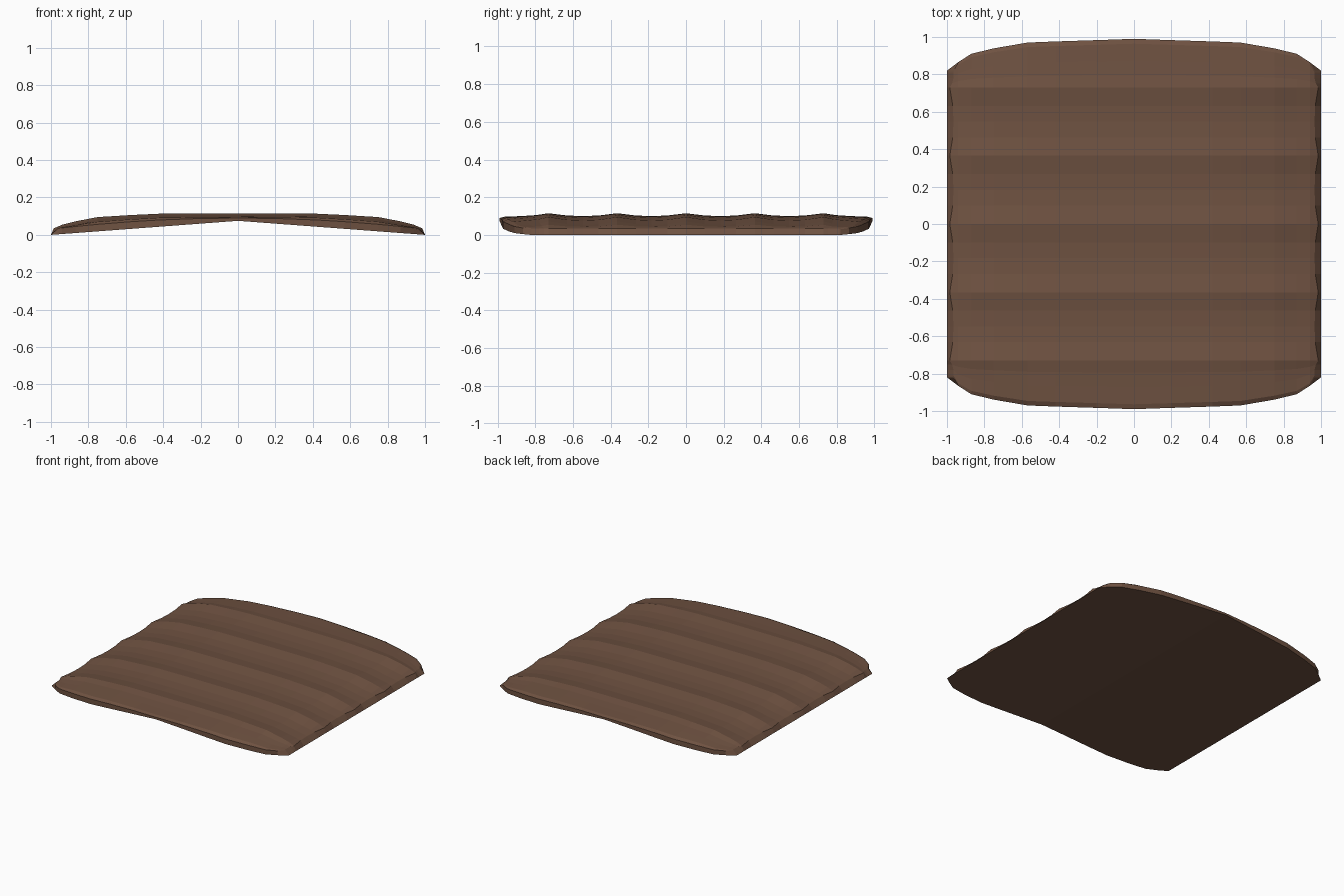
import bpy
import bmesh

cube = bpy.data.objects.get("Cube")
if cube:
    bpy.data.objects.remove(cube, do_unlink=True)

# Dark brown wood
wood = bpy.data.materials.new("dark brown wood")
wood.use_nodes = True
colour = (0.158, 0.084, 0.053, 1.0)
wood.diffuse_color = colour
bsdf = next(n for n in wood.node_tree.nodes if n.type == 'BSDF_PRINCIPLED')
bsdf.inputs["Base Color"].default_value = colour
bsdf.inputs["Roughness"].default_value = 0.9

# Half cross-section: x, ridge height, groove depth, end of board in y
HALF = [
    (0.00, 0.115, 0.015, 0.990),
    (0.20, 0.115, 0.015, 0.983),
    (0.42, 0.113, 0.015, 0.976),
    (0.57, 0.106, 0.016, 0.970),
    (0.75, 0.095, 0.018, 0.939),
    (0.87, 0.072, 0.018, 0.910),
    (0.94, 0.054, 0.011, 0.865),
    (1.00, 0.035, 0.000, 0.820),
]
COLUMNS = [(-x, t, d, e) for x, t, d, e in HALF[:0:-1]] + HALF
PITCH = 0.365            # spacing of the ridges
LAST_RIDGE = 2 * PITCH
CROWN = 0.075            # height of the underside at the middle

# Rows along y: (kind, position, groove fraction)
GROOVE = [(0.0, 0.0), (0.27, 0.8), (0.5, 1.0), (0.73, 0.8)]
rows = [("groove", (k + t) * PITCH, s) for k in range(-2, 2) for t, s in GROOVE]
END = [(0.0, 0.0), (0.25, 0.65), (0.55, 1.0), (0.9, 1.0), (1.0, 1.0)]
rows = ([("front", f, s) for f, s in reversed(END[1:])] + rows
        + [("back", f, s) for f, s in END])


def surface_point(column, row):
    """Top point and the matching underside point."""
    x, ridge, depth, end = column
    kind, pos, groove = row
    z = ridge - depth * groove
    y = pos
    if kind != "groove":
        rim = 0.03 + 0.06 * (1 - x * x)
        sign = 1 if kind == "back" else -1
        y = sign * (LAST_RIDGE + pos * (end - LAST_RIDGE))
        if pos == 1.0:
            z = rim
        elif pos > 0.8:
            z += (rim - z) * 0.35
    top_x = x
    if abs(x) == 1.0:
        top_x = x * (0.985 - 0.02 * groove)
    return (top_x, y, z), (x, y, CROWN * (1 - abs(x)))


# Scalloped board: top sheet, underside and rim
bm = bmesh.new()
top, bottom = [], []
for column in COLUMNS:
    pairs = [surface_point(column, row) for row in rows]
    top.append([bm.verts.new(p) for p, _ in pairs])
    bottom.append([bm.verts.new(q) for _, q in pairs])

nx, ny = len(COLUMNS), len(rows)
for grid in (top, bottom):
    for i in range(nx - 1):
        for j in range(ny - 1):
            bm.faces.new((grid[i][j], grid[i + 1][j],
                          grid[i + 1][j + 1], grid[i][j + 1]))
for j in (0, ny - 1):
    for i in range(nx - 1):
        bm.faces.new((top[i][j], top[i + 1][j], bottom[i + 1][j], bottom[i][j]))
for i in (0, nx - 1):
    for j in range(ny - 1):
        bm.faces.new((top[i][j], top[i][j + 1], bottom[i][j + 1], bottom[i][j]))
bmesh.ops.recalc_face_normals(bm, faces=bm.faces)

mesh = bpy.data.meshes.new("ridged_board")
bm.to_mesh(mesh)
bm.free()
mesh.materials.append(wood)
board = bpy.data.objects.new("ridged_board", mesh)
bpy.context.collection.objects.link(board)
